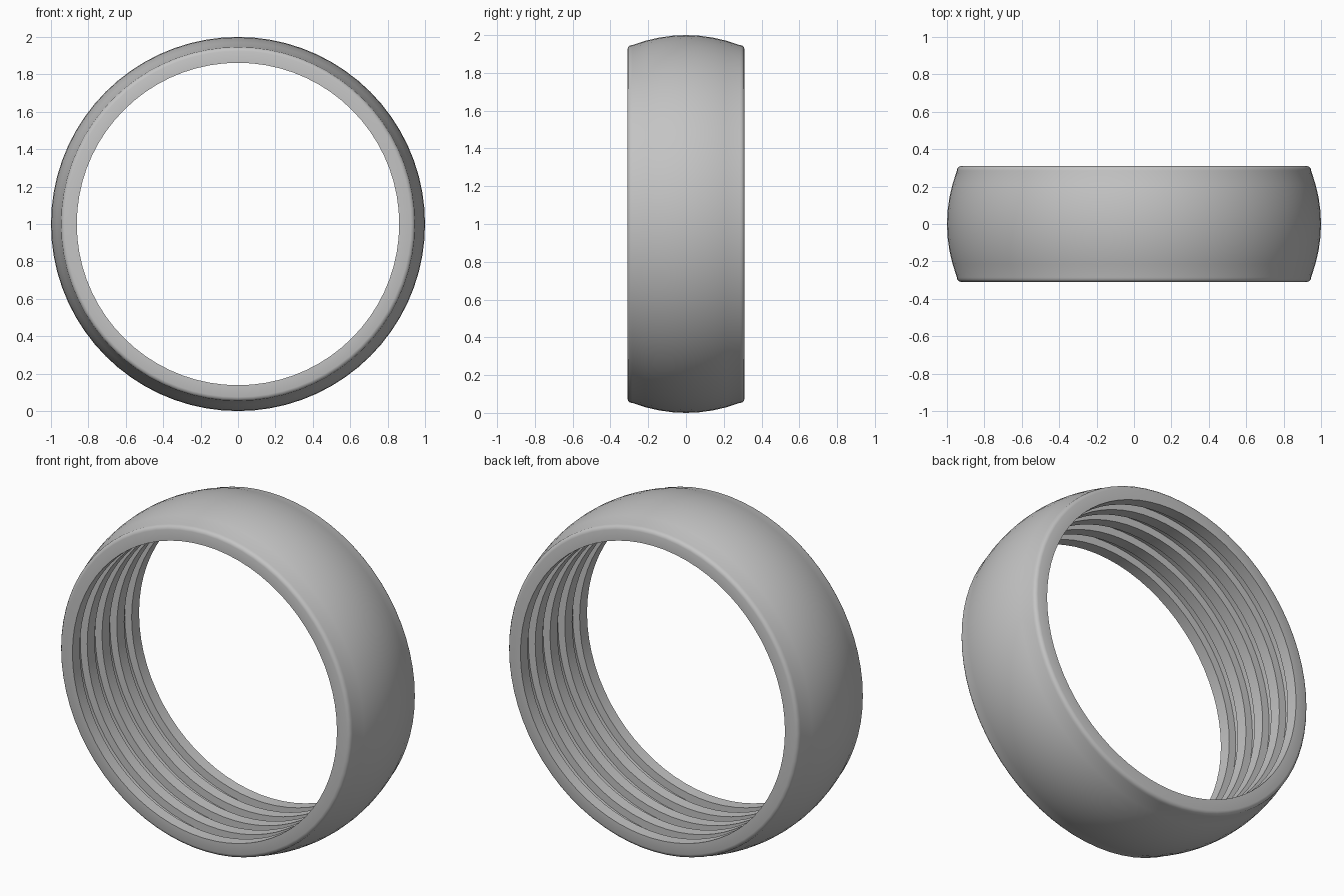
import bpy, bmesh, math

cube = bpy.data.objects.get("Cube")
if cube:
    bpy.data.objects.remove(cube, do_unlink=True)

HALF = 0.31        # half the band width
BORE = 0.862       # inner radius
DEPTH = 0.045      # groove depth
GROOVES = 4
SEGMENTS = 72

# Domed outer wall with small rounded shoulders, as (y, radius)
shoulder = [(0.31, 0.925), (0.306, 0.937), (0.295, 0.946)]
dome = [(0.285 * t / 4, 1 - 0.053 * (t / 4) ** 2) for t in range(4, 0, -1)]
half = shoulder + dome
profile = half + [(0, 1)] + [(-y, r) for y, r in reversed(half)]

# Bore with evenly spaced square grooves
step = 2 * HALF / (2 * GROOVES + 1)
profile.append((-HALF, BORE))
for i in range(GROOVES):
    start = -HALF + step * (2 * i + 1)
    end = start + step
    profile += [(start, BORE), (start, BORE + DEPTH),
                (end, BORE + DEPTH), (end, BORE)]
profile.append((HALF, BORE))

# Revolve the closed profile around the y axis
bm = bmesh.new()
rings = []
for s in range(SEGMENTS):
    a = 2 * math.pi * s / SEGMENTS
    rings.append([bm.verts.new((r * math.cos(a), y, 1 + r * math.sin(a)))
                  for y, r in profile])
count = len(profile)
for s in range(SEGMENTS):
    near, far = rings[s], rings[(s + 1) % SEGMENTS]
    for i in range(count):
        j = (i + 1) % count
        bm.faces.new((near[i], near[j], far[j], far[i]))
bmesh.ops.recalc_face_normals(bm, faces=bm.faces)
mesh = bpy.data.meshes.new("grooved_ring")
bm.to_mesh(mesh)
bm.free()
ring = bpy.data.objects.new("grooved_ring", mesh)
bpy.context.collection.objects.link(ring)

# Plain grey finish
grey = bpy.data.materials.new("plain_grey")
grey.use_nodes = True
color = (0.55, 0.55, 0.55, 1)
grey.diffuse_color = color
for node in grey.node_tree.nodes:
    if node.type == 'BSDF_PRINCIPLED':
        node.inputs["Base Color"].default_value = color
mesh.materials.append(grey)

# Smooth dome, crisp groove edges
bpy.ops.object.select_all(action='DESELECT')
ring.select_set(True)
bpy.context.view_layer.objects.active = ring
bpy.ops.object.shade_smooth_by_angle(angle=math.radians(40))
